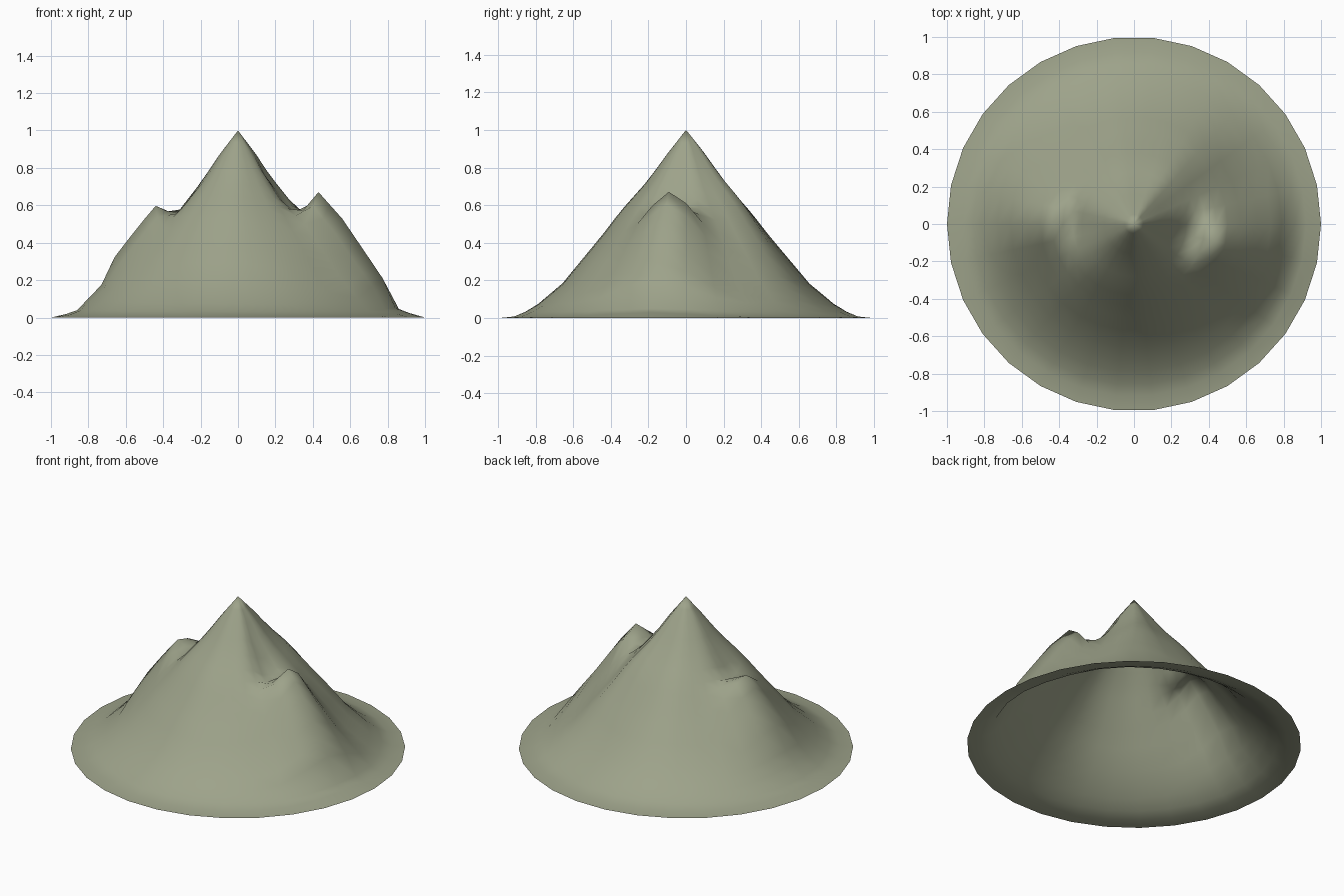
import bpy, bmesh, math

cube = bpy.data.objects.get("Cube")
if cube:
    bpy.data.objects.remove(cube)

SIDES = 30
RINGS = [0.05, 0.1, 0.16, 0.22, 0.28, 0.33, 0.38, 0.44, 0.5, 0.57, 0.66, 0.73, 0.79, 0.86, 0.92, 1.0]

# Radial height profiles: plain slope and the two side peaks
SLOPE = [(0, 1), (0.1, 0.87), (0.2, 0.73), (0.35, 0.56), (0.45, 0.43), (0.66, 0.18),
         (0.8, 0.065), (0.9, 0.01), (1, 0)]
EAST = [(0, 1), (0.1, 0.86), (0.15, 0.76), (0.22, 0.67), (0.3, 0.55), (0.36, 0.58),
        (0.44, 0.675), (0.57, 0.53), (0.79, 0.21), (0.86, 0.05), (1, 0)]
WEST = [(0, 1), (0.1, 0.87), (0.2, 0.72), (0.33, 0.55), (0.44, 0.605), (0.53, 0.5),
        (0.66, 0.33), (0.73, 0.18), (0.87, 0.03), (1, 0)]


def sample(profile, r):
    for (r0, z0), (r1, z1) in zip(profile, profile[1:]):
        if r <= r1:
            return z0 + (z1 - z0) * (r - r0) / (r1 - r0)
    return 0


def lobe(angle, centre, width):
    """Smooth falloff around a compass direction, in degrees."""
    d = (angle - centre + 180) % 360 - 180
    return math.exp(-(d / width) ** 2)


def height(r, angle):
    base = sample(SLOPE, r)
    z = base
    z += (sample(EAST, r) - base) * lobe(angle, -12, 20)
    z += (sample(WEST, r) - base) * lobe(angle, 178, 20)
    # Low curving ridges between the peaks
    fade = max(0, math.sin(math.pi * min(r / 0.9, 1)))
    z += 0.05 * fade * lobe(angle, 62 - 25 * r, 17)
    z += 0.025 * fade * lobe(angle, 240 - 25 * r, 17)
    z += 0.008 * fade * math.sin(math.radians(angle * 7 + 120 * r))
    return max(z, 0)


# Mountain shell, open underneath
bm = bmesh.new()
apex = bm.verts.new((0, 0, 1))
rings = []
for r in RINGS:
    ring = []
    for i in range(SIDES):
        a = math.tau * i / SIDES
        ring.append(bm.verts.new((r * math.cos(a), r * math.sin(a), height(r, math.degrees(a)))))
    rings.append(ring)
for i in range(SIDES):
    j = (i + 1) % SIDES
    bm.faces.new((apex, rings[0][i], rings[0][j]))
    for inner, outer in zip(rings, rings[1:]):
        bm.faces.new((inner[i], outer[i], outer[j], inner[j]))
for face in bm.faces:
    face.smooth = True
mesh = bpy.data.meshes.new("mountain")
bm.to_mesh(mesh)
bm.free()
mountain = bpy.data.objects.new("mountain", mesh)
bpy.context.collection.objects.link(mountain)

# Grey-green rock
rock = bpy.data.materials.new("grey_green_rock")
rock.use_nodes = True
colour = (0.34, 0.365, 0.255, 1)
rock.diffuse_color = colour
rock.node_tree.nodes["Principled BSDF"].inputs["Base Color"].default_value = colour
mesh.materials.append(rock)
